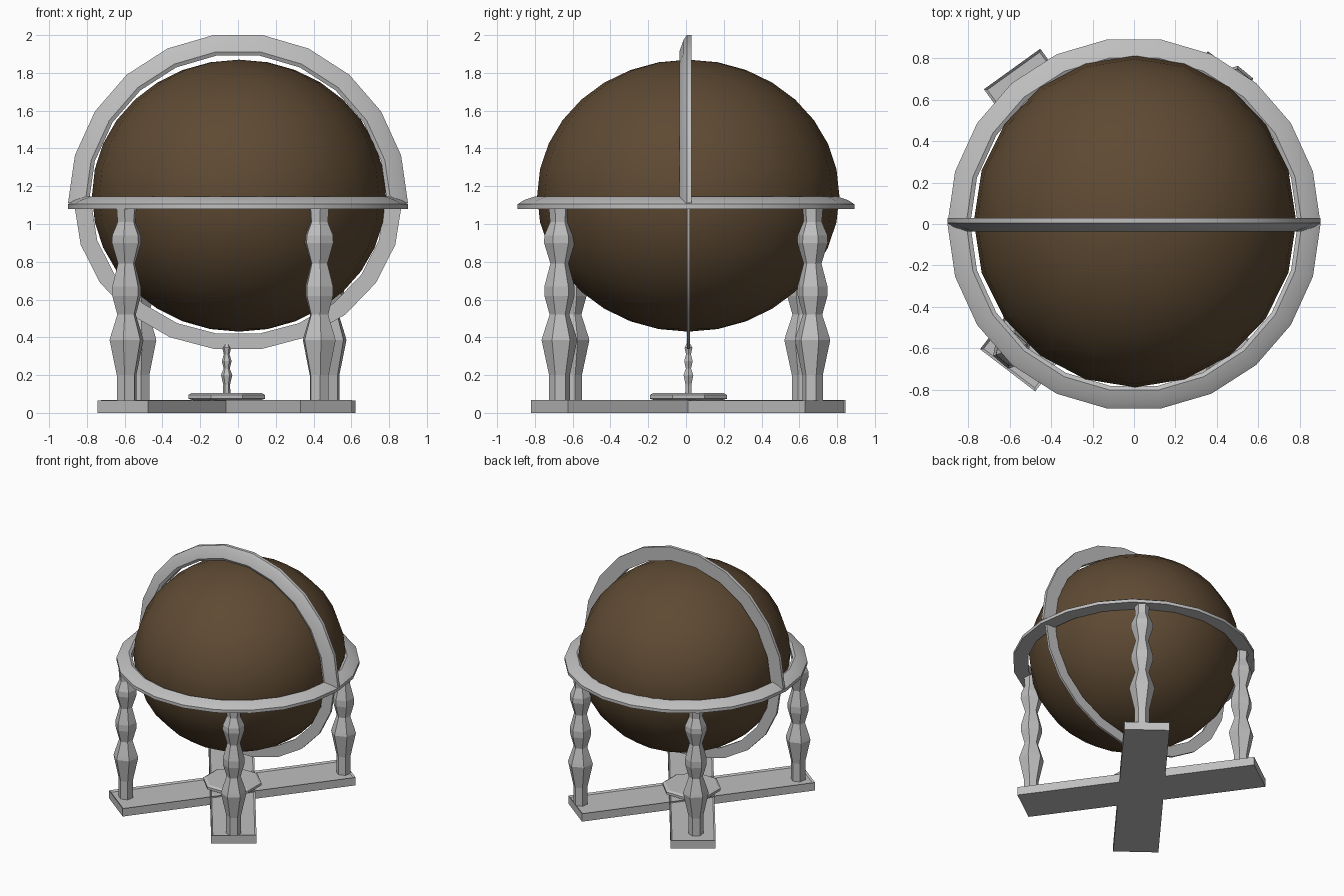
import bpy, bmesh, math
from mathutils import Matrix, Vector

if "Cube" in bpy.data.objects:
    bpy.data.objects.remove(bpy.data.objects["Cube"])


def material(name, rgb):
    m = bpy.data.materials.new(name)
    m.diffuse_color = (*rgb, 1)
    m.use_nodes = True
    m.node_tree.nodes["Principled BSDF"].inputs["Base Color"].default_value = m.diffuse_color
    return m


GREY = material("pale grey", (0.52, 0.52, 0.52))
BROWN = material("dark brown", (0.112, 0.068, 0.033))


def finish(bm, name, mat, smooth=None):
    bmesh.ops.recalc_face_normals(bm, faces=bm.faces)
    me = bpy.data.meshes.new(name)
    bm.to_mesh(me)
    bm.free()
    me.materials.append(mat)
    ob = bpy.data.objects.new(name, me)
    bpy.context.collection.objects.link(ob)
    if smooth:
        bpy.context.view_layer.objects.active = ob
        ob.select_set(True)
        bpy.ops.object.shade_smooth_by_angle(angle=math.radians(smooth))
        ob.select_set(False)
    return ob


def turned(name, profile, sides, loc, spin=0.0, smooth=None):
    """Faceted turned part from (radius, height) pairs, capped at both ends."""
    bm = bmesh.new()
    loops = []
    for r, z in profile:
        loops.append([bm.verts.new((loc[0] + r * math.cos(spin + math.tau * i / sides),
                                    loc[1] + r * math.sin(spin + math.tau * i / sides), z))
                      for i in range(sides)])
    for a, b in zip(loops, loops[1:]):
        for i in range(sides):
            j = (i + 1) % sides
            bm.faces.new((a[i], a[j], b[j], b[i]))
    bm.faces.new(loops[0])
    bm.faces.new(loops[-1])
    return finish(bm, name, GREY, smooth)


def hoop(name, section, steps, matrix, smooth=30):
    """Sweep a (radius, height) section round 22 steps; partial hoops get end caps."""
    bm = bmesh.new()
    full = steps == 22
    rows = []
    for i in range(steps if full else steps + 1):
        a = math.tau * i / 22
        rows.append([bm.verts.new(matrix @ Vector((r * math.cos(a), r * math.sin(a), h)))
                     for r, h in section])
    n = len(section)
    for i in range(steps):
        a, b = rows[i], rows[(i + 1) % len(rows)]
        for k in range(n):
            m = (k + 1) % n
            bm.faces.new((a[k], a[m], b[m], b[k]))
    if not full:
        bm.faces.new(rows[0])
        bm.faces.new(rows[-1])
    return finish(bm, name, GREY, smooth)


# Globe
bm = bmesh.new()
bmesh.ops.create_uvsphere(bm, u_segments=20, v_segments=16, radius=1)
bm.transform(Matrix.Translation((0.005, 0.012, 1.15)) @ Matrix.Diagonal((0.778, 0.8, 0.72, 1)))
globe = finish(bm, "globe", BROWN)
for p in globe.data.polygons:
    p.use_smooth = True

# Horizon ring and the matching upright half ring
section = [(0.79, 0), (0.9, 0), (0.9, 0.025), (0.87, 0.045), (0.81, 0.065), (0.79, 0.055)]
hoop("horizon_ring", section, 22, Matrix.Translation((0, 0, 1.08)))
upright = Matrix.Rotation(math.radians(90), 4, 'X')
hoop("upper_meridian", section, 11, Matrix.Translation((0, 0.03, 1.11)) @ upright)

# Thin lower half of the upright ring
hoop("lower_meridian", [(0.895, 0), (1, 0), (1, 0.018), (0.895, 0.018)], 11,
     Matrix.Translation((0, 0.022, 1.11)) @ Matrix.Diagonal((0.868, 1, -0.78, 1)) @ upright)

# Crossed base planks, with a small chamfer round the top
CX, CY = -0.06, 0.013
for name, deg, top in (("base_plank_a", 125.7, 0.055), ("base_plank_b", 232.6, 0.053)):
    bm = bmesh.new()
    bmesh.ops.create_cube(bm, size=1)
    bm.transform(Matrix.Translation((CX, CY, top / 2))
                 @ Matrix.Rotation(math.radians(deg), 4, 'Z')
                 @ Matrix.Diagonal((1.81, 0.335, top, 1)))
    edges = [e for e in bm.edges if all(v.co.z > 0.01 for v in e.verts)]
    bmesh.ops.bevel(bm, geom=edges, offset=0.012, segments=1, affect='EDGES')
    finish(bm, name, GREY)

# Turned legs
leg = [(0.055, 0.05), (0.055, 0.2), (0.095, 0.385), (0.088, 0.41), (0.052, 0.52),
       (0.08, 0.62), (0.08, 0.67), (0.048, 0.79), (0.082, 0.9), (0.08, 0.94),
       (0.05, 1.01), (0.056, 1.085)]
for name, x, y in (("front_left_leg", -0.59, -0.605), ("front_right_leg", 0.43, -0.67),
                   ("back_right_leg", 0.485, 0.67), ("back_left_leg", -0.52, 0.615)):
    spin = math.atan2(y - CY, x - CX) + math.pi / 6
    turned(name, leg, 6, (x, y), spin)

# Central dish and its small turned pivot post
turned("centre_dish", [(0.1, 0.05), (0.1, 0.066), (0.19, 0.066), (0.22, 0.075),
                       (0.22, 0.095), (0.2, 0.106)], 8, (CX, CY), math.pi / 8)
turned("pivot_post", [(0.02, 0.1), (0.018, 0.15), (0.03, 0.2), (0.016, 0.235), (0.026, 0.275),
                      (0.015, 0.31), (0.024, 0.345), (0.008, 0.37)], 6, (CX, CY))
